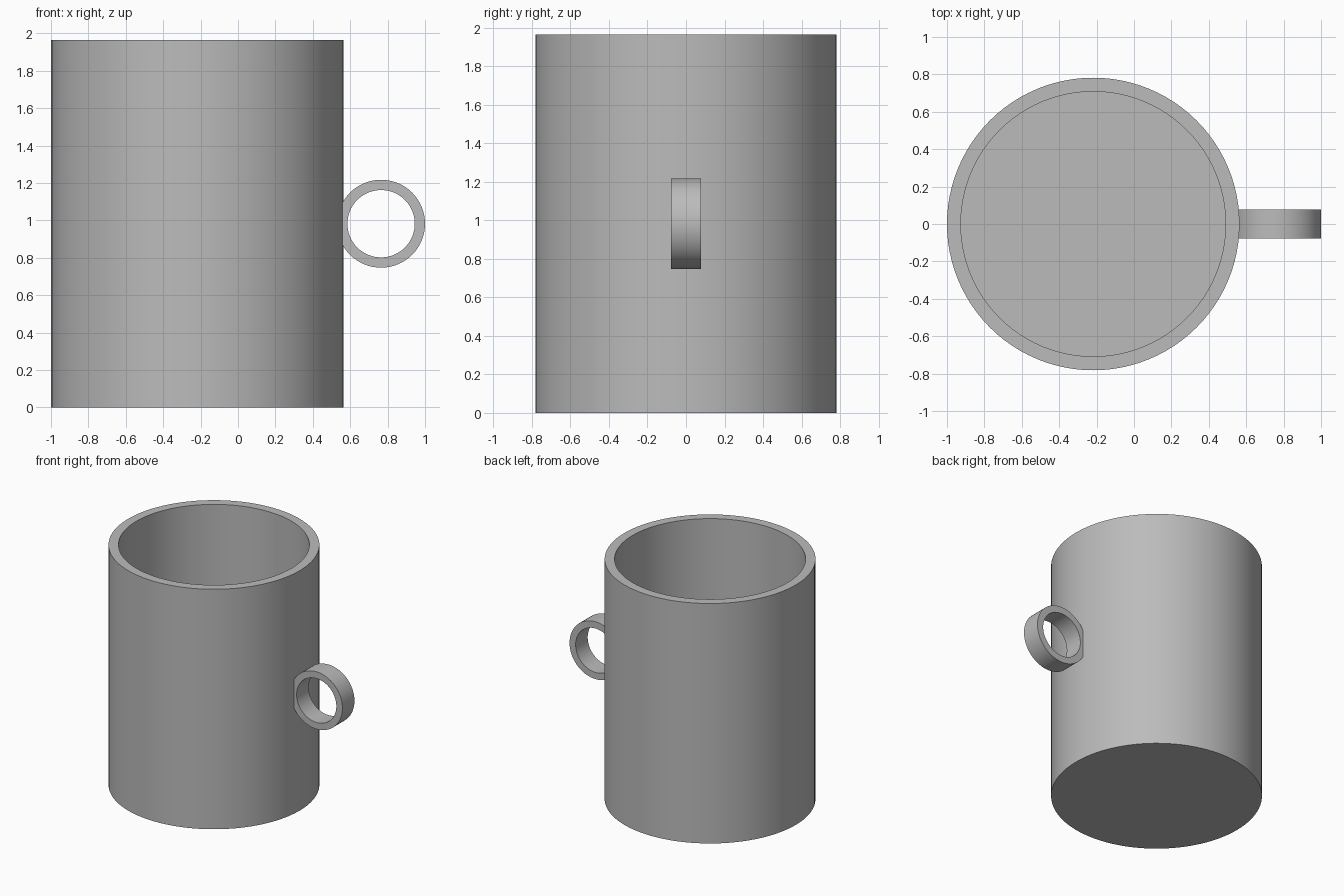
import bpy
import bmesh
from math import radians, tau
from mathutils import Matrix, Vector

cube = bpy.data.objects.get("Cube")
if cube:
    bpy.data.objects.remove(cube, do_unlink=True)

# Single plain grey
grey = bpy.data.materials.new("plain grey")
grey.use_nodes = True
COLOUR = (0.5, 0.5, 0.5, 1)
grey.diffuse_color = COLOUR
grey.node_tree.nodes["Principled BSDF"].inputs["Base Color"].default_value = COLOUR


def lathe(name, profile, steps, closed=False):
    """Turn a (radius, height) profile around the z axis."""
    bm = bmesh.new()
    verts = [bm.verts.new((r, 0, z)) for r, z in profile]
    pairs = list(zip(verts, verts[1:]))
    if closed:
        pairs.append((verts[-1], verts[0]))
    edges = [bm.edges.new(p) for p in pairs]
    bmesh.ops.spin(bm, geom=verts + edges, cent=(0, 0, 0), axis=(0, 0, 1),
                   angle=tau, steps=steps, use_merge=False)
    bmesh.ops.remove_doubles(bm, verts=bm.verts, dist=0.0001)
    bmesh.ops.recalc_face_normals(bm, faces=bm.faces)
    mesh = bpy.data.meshes.new(name)
    bm.to_mesh(mesh)
    bm.free()
    mesh.materials.append(grey)
    obj = bpy.data.objects.new(name, mesh)
    bpy.context.collection.objects.link(obj)
    bpy.ops.object.select_all(action="DESELECT")
    obj.select_set(True)
    bpy.context.view_layer.objects.active = obj
    bpy.ops.object.shade_smooth_by_angle(angle=radians(30))
    return obj


# Cup body: solid base, straight wall and flat rim
OUTER, WALL, HEIGHT = 0.782, 0.074, 1.964
inner = OUTER - WALL
cup_body = lathe("cup_body", [(0, 0), (OUTER, 0), (OUTER, HEIGHT),
                              (inner, HEIGHT), (inner, WALL), (0, WALL)], 96)
cup_body.location.x = OUTER - 1

# Ring handle: flat band on its side, sunk a little into the wall
RING, HOLE, HALF = 0.235, 0.18, 0.078
handle = lathe("ring_handle", [(HOLE, -HALF), (RING, -HALF),
                               (RING, HALF), (HOLE, HALF)], 64, closed=True)
handle.matrix_world = (Matrix.Translation(Vector((1 - RING, 0, HEIGHT / 2)))
                       @ Matrix.Rotation(radians(90), 4, "X"))
